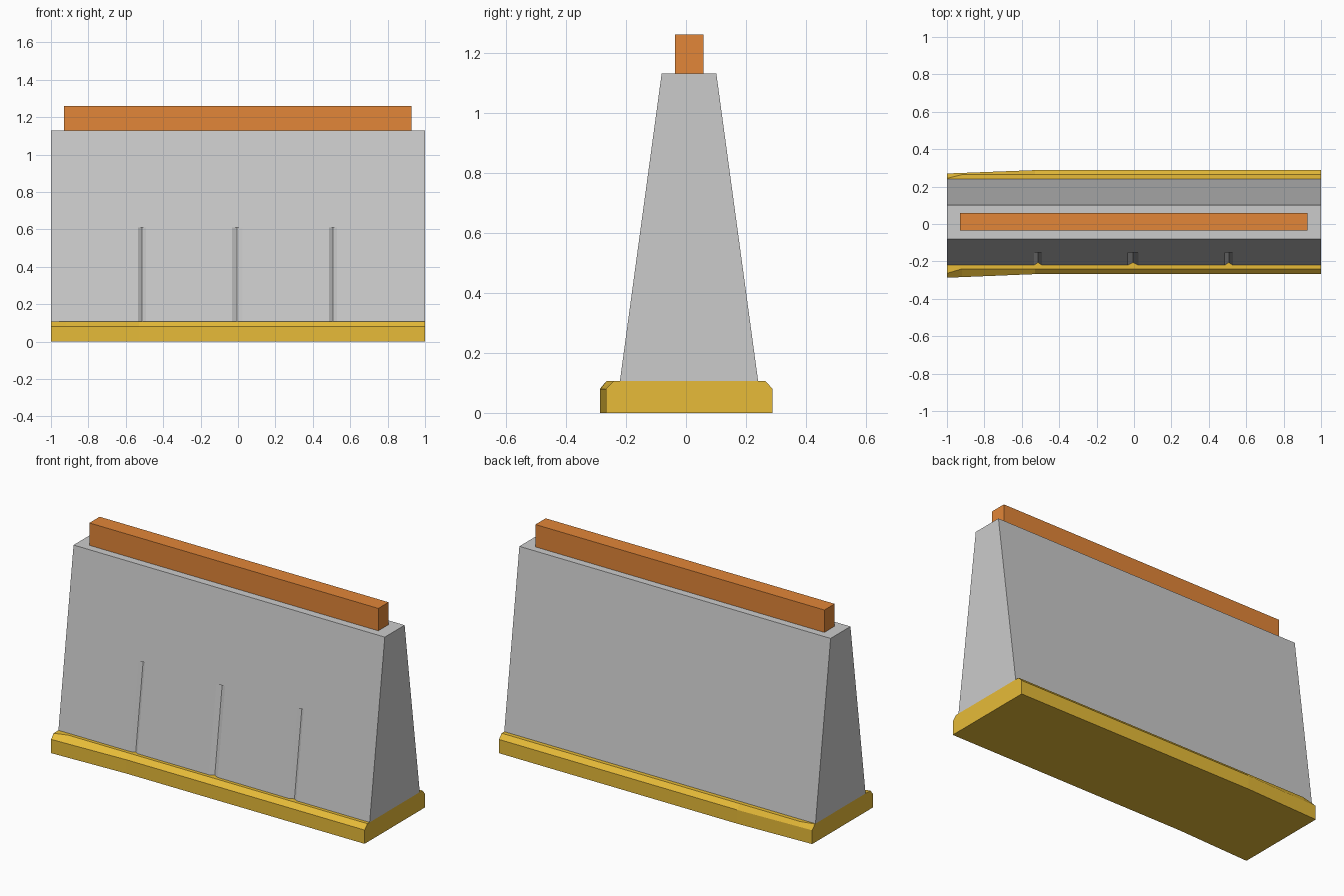
import bpy, bmesh

if "Cube" in bpy.data.objects:
    bpy.data.objects.remove(bpy.data.objects["Cube"])


def material(name, color):
    m = bpy.data.materials.new(name)
    m.diffuse_color = (*color, 1)
    m.use_nodes = True
    m.node_tree.nodes["Principled BSDF"].inputs["Base Color"].default_value = m.diffuse_color
    return m


def loft(name, sections, mat=None):
    """Closed solid through rings of points with equal counts."""
    bm = bmesh.new()
    rings = [[bm.verts.new(p) for p in s] for s in sections]
    n = len(rings[0])
    for a, b in zip(rings, rings[1:]):
        for i in range(n):
            j = (i + 1) % n
            bm.faces.new((a[i], a[j], b[j], b[i]))
    bm.faces.new(rings[0])
    bm.faces.new(rings[-1])
    bmesh.ops.recalc_face_normals(bm, faces=bm.faces)
    me = bpy.data.meshes.new(name)
    bm.to_mesh(me)
    bm.free()
    ob = bpy.data.objects.new(name, me)
    bpy.context.collection.objects.link(ob)
    if mat:
        me.materials.append(mat)
    return ob


def rect(x0, x1, y0, y1, z):
    return [(x0, y0, z), (x1, y0, z), (x1, y1, z), (x0, y1, z)]


# Chamfered kerb base, slightly skewed at its left end
BASE_Z, CHAMFER_Z = 0.107, 0.08


def base_section(x, front, back, top_front, top_back):
    return [(x, front, 0), (x, back, 0), (x, back, CHAMFER_Z),
            (x, top_back, BASE_Z), (x, top_front, BASE_Z), (x, front, CHAMFER_Z)]


loft("base", [
    base_section(-1.0, -0.287, 0.27, -0.264, 0.244),
    base_section(-0.92, -0.284, 0.273, -0.24, 0.264),
    base_section(-0.53, -0.268, 0.288, -0.24, 0.264),
    base_section(1.0, -0.266, 0.288, -0.24, 0.264),
], material("ochre", (0.8, 0.5, 0.04)))

# Tapered wall
TOP_Z = 1.13
wall = loft("wall", [rect(-1, 1, -0.22, 0.24, BASE_Z),
                     rect(-1, 1, -0.081, 0.101, TOP_Z)])


def wall_front(z):
    return -0.22 + 0.139 * (z - BASE_Z) / (TOP_Z - BASE_Z)


# Shallow V grooves cut into the front face
DEPTH = 0.014
for k, (x, w) in enumerate([(-0.513, 0.021), (-0.005, 0.028), (0.507, 0.021)]):
    cutter = loft(f"groove_cutter_{k}", [
        [(x - 3 * w, wall_front(z) - 2 * DEPTH, z),
         (x + 3 * w, wall_front(z) - 2 * DEPTH, z),
         (x, wall_front(z) + DEPTH, z)] for z in (0.05, 0.61)])
    cutter.hide_render = True
    cutter.hide_viewport = True
    cut = wall.modifiers.new("groove", "BOOLEAN")
    cut.operation = "DIFFERENCE"
    cut.solver = "EXACT"
    cut.object = cutter

# Top rail
loft("top_rail", [rect(-0.93, 0.927, -0.036, 0.058, TOP_Z),
                  rect(-0.93, 0.927, -0.036, 0.058, 1.26)],
     material("rust_orange", (0.76, 0.24, 0.04)))
